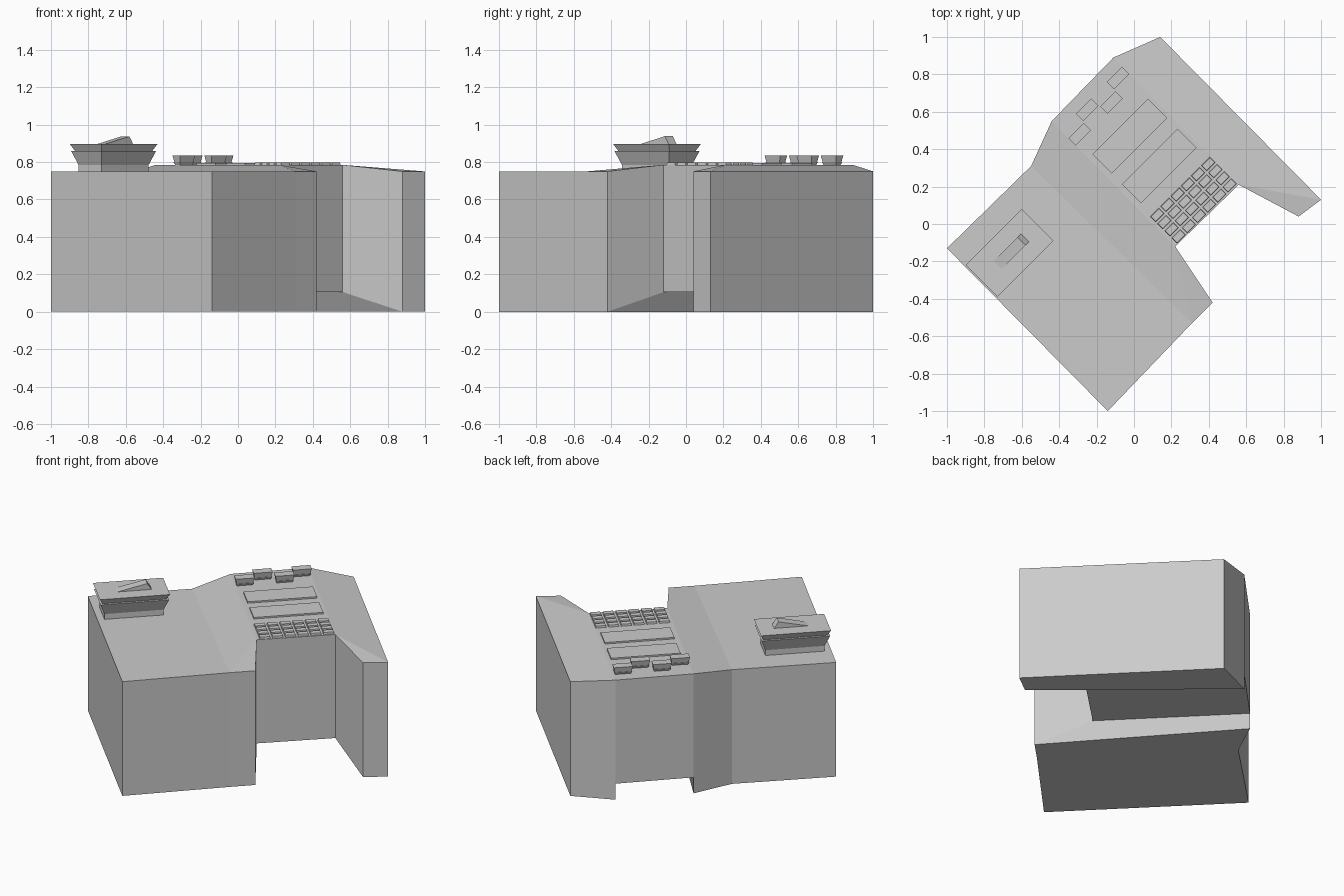
import bpy
from math import radians, sqrt

if "Cube" in bpy.data.objects:
    bpy.data.objects.remove(bpy.data.objects["Cube"])

ROT = radians(45)  # the whole model is turned 45 degrees


def make(name, verts, faces, loc=(0, 0, 0), rot=0.0):
    mesh = bpy.data.meshes.new(name)
    mesh.from_pydata(verts, [], faces)
    mesh.update()
    ob = bpy.data.objects.new(name, mesh)
    bpy.context.collection.objects.link(ob)
    ob.location = loc
    ob.rotation_euler.z = rot
    import bmesh
    bm = bmesh.new()
    bm.from_mesh(mesh)
    bmesh.ops.recalc_face_normals(bm, faces=bm.faces)
    bm.to_mesh(mesh)
    bm.free()
    return ob


def stack(name, x, y, levels):
    """Rectangular loft: levels are (z, length, width)."""
    verts, faces = [], []
    for z, l, w in levels:
        verts += [(sx * l / 2, sy * w / 2, z) for sx, sy in ((-1, -1), (1, -1), (1, 1), (-1, 1))]
    for k in range(len(levels) - 1):
        a = 4 * k
        faces += [(a + i, a + (i + 1) % 4, a + 4 + (i + 1) % 4, a + 4 + i) for i in range(4)]
    n = len(verts)
    faces += [(3, 2, 1, 0), (n - 4, n - 3, n - 2, n - 1)]
    return make(name, verts, faces, (x, y, 0), ROT)


# Console body: outline with low ends and a raised neck in the middle
LOW, HIGH, GAP = 0.75, 0.785, 0.105
outline = [(-1, -.13), (-.14, -1), (.31, -.53), (.42, -.42), (.22, -.12), (.56, .21),
           (.88, .04), (1, .13), (.14, 1), (-.11, .89), (-.44, .55), (-.55, .31)]
neck = {4, 5, 9, 10}
verts = [(x, y, HIGH if i in neck else LOW) for i, (x, y) in enumerate(outline)]
verts += [(x, y, GAP if i in neck else 0) for i, (x, y) in enumerate(outline)]
verts += [(-.44, .55, 0), (-.11, .89, 0)]
top = [(0, 1, 2, 11), (11, 2, 4, 10), (2, 3, 4), (10, 4, 5, 9), (9, 5, 7, 8), (5, 6, 7)]
under = [(12, 13, 14, 15, 24, 23), (15, 16, 22, 24), (16, 17, 21, 22),
         (17, 18, 25, 21), (18, 19, 20, 25)]
walls = [(i, 12 + i, 12 + (i + 1) % 12, (i + 1) % 12) for i in range(12) if i not in (8, 10)]
walls += [(20, 25, 21, 9, 8), (22, 24, 23, 11, 10)]
make("console_body", verts, top + under + walls)

# Raised pedestal with flared rim
PX, PY = -.665, -.155
stack("pedestal_base", PX, PY, [(.74, .357, .173), (.785, .357, .173), (.86, .414, .23)])
stack("pedestal_top", PX, PY, [(.86, .386, .20), (.897, .424, .24)])

# Wedge lever on the pedestal
profile = [(-.10, .895), (.118, .895), (.09, .938)]
w = .03
make("lever_wedge", [(u, s * w, z) for s in (-1, 1) for u, z in profile],
     [(0, 1, 2), (5, 4, 3), (0, 1, 4, 3), (1, 2, 5, 4), (2, 0, 3, 5)], (PX, PY, 0), ROT)

# Four staggered two-tier switches
for i, (x, y) in enumerate([(-.085, .78), (-.12, .65), (-.25, .61), (-.29, .48)]):
    stack(f"switch_base_{i}", x, y, [(.78, .09, .03), (.80, .108, .048)])
    stack(f"switch_cap_{i}", x, y, [(.80, .10, .042), (.834, .115, .055)])

# Two flat panels
for i, (x, y) in enumerate([(-.022, .47), (.135, .31)]):
    stack(f"panel_{i}", x, y, [(.78, .42, .145), (.795, .42, .145)])

# Keypad grid
for r in range(4):
    for c in range(6):
        u = .315 + (c - 2.5) * .077
        v = -.135 + (r - 1.5) * .054
        stack(f"key_{r}_{c}", (u - v) / sqrt(2), (u + v) / sqrt(2),
              [(.78, .066, .042), (.797, .060, .036)])
